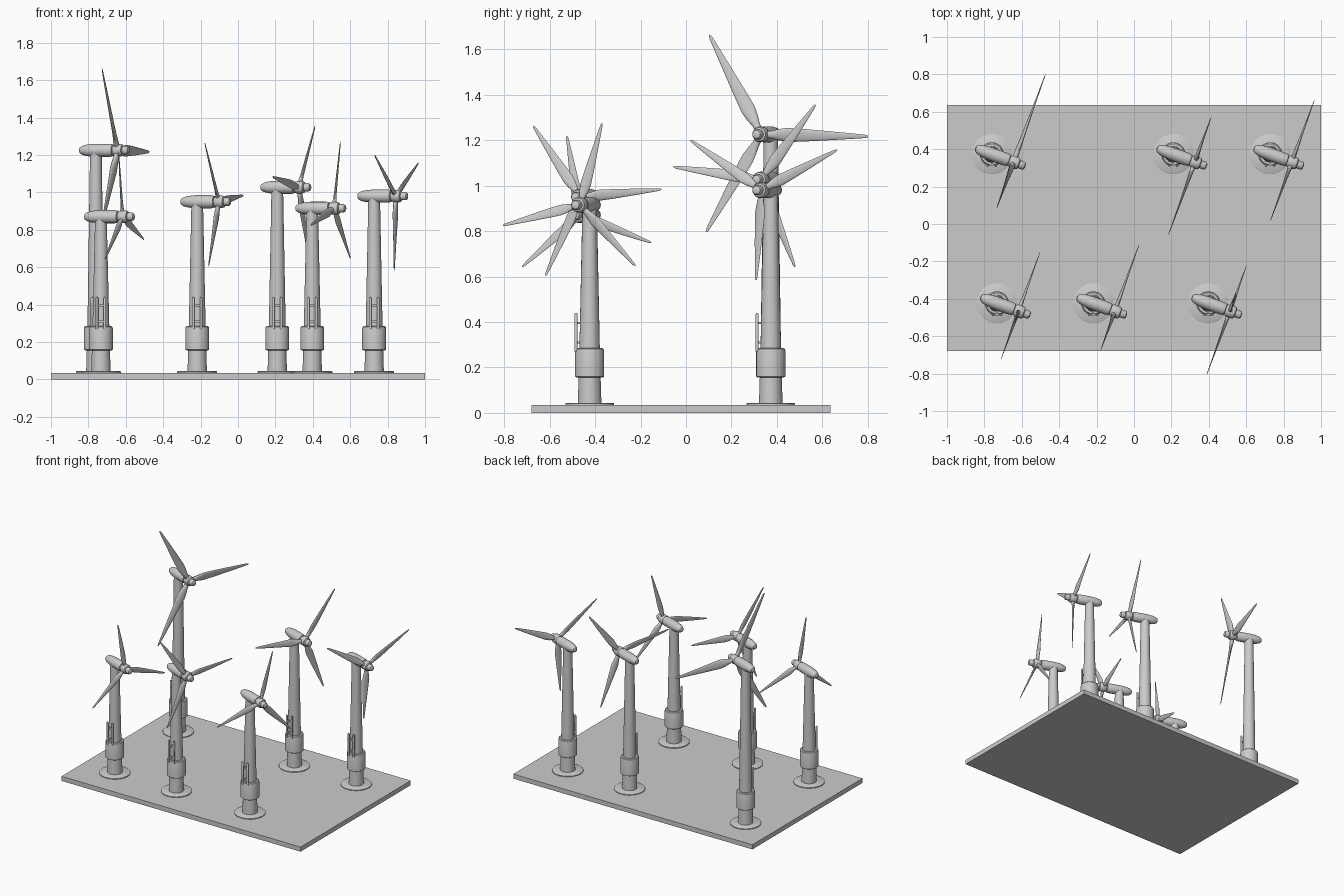
import bpy, bmesh, math
from mathutils import Vector, Matrix

if "Cube" in bpy.data.objects:
    bpy.data.objects.remove(bpy.data.objects["Cube"])

YAW = math.radians(-20)
AXIS = Vector((math.cos(YAW), math.sin(YAW), 0))     # rotor axis
SIDE = Vector((-math.sin(YAW), math.cos(YAW), 0))    # horizontal in rotor plane
UP = Vector((0, 0, 1))


def finish(bm, name, smooth=True):
    bmesh.ops.recalc_face_normals(bm, faces=bm.faces)
    me = bpy.data.meshes.new(name)
    bm.to_mesh(me)
    bm.free()
    ob = bpy.data.objects.new(name, me)
    bpy.context.collection.objects.link(ob)
    if smooth:
        bpy.ops.object.select_all(action='DESELECT')
        ob.select_set(True)
        bpy.context.view_layer.objects.active = ob
        bpy.ops.object.shade_smooth_by_angle(angle=math.radians(35))
    return ob


def skin(bm, rings):
    """Bridge a list of vertex-position rings and cap both ends."""
    loops = [[bm.verts.new(p) for p in ring] for ring in rings]
    n = len(loops[0])
    for a, b in zip(loops, loops[1:]):
        for i in range(n):
            j = (i + 1) % n
            bm.faces.new((a[i], a[j], b[j], b[i]))
    bm.faces.new(loops[0][::-1])
    bm.faces.new(loops[-1])


def lathe(name, origin, axis, profile, seg=32):
    """Solid of revolution; profile is (radius, distance along axis)."""
    q = axis.to_track_quat('Z', 'Y')
    bm = bmesh.new()
    skin(bm, [[origin + q @ Vector((r * math.cos(2 * math.pi * i / seg),
                                    r * math.sin(2 * math.pi * i / seg), h))
               for i in range(seg)] for r, h in profile])
    return finish(bm, name)


def box(name, lo, hi):
    lo, hi = Vector(lo), Vector(hi)
    d = hi - lo
    bm = bmesh.new()
    bmesh.ops.create_cube(bm, size=1, matrix=Matrix.Translation((lo + hi) / 2)
                          @ Matrix.Diagonal((d.x, d.y, d.z, 1)))
    return finish(bm, name, False)


def blade(name, hub, angle, length):
    radial = SIDE * math.cos(angle) + UP * math.sin(angle)
    tang = -SIDE * math.sin(angle) + UP * math.cos(angle)
    # span fraction, chord, thickness (both per length), twist in degrees
    sections = [(.04, .060, .060, 16), (.10, .070, .058, 16), (.17, .105, .045, 15),
                (.25, .128, .034, 13), (.40, .112, .026, 10), (.60, .085, .019, 8),
                (.80, .056, .013, 6), (.97, .030, .008, 5), (1.0, .014, .005, 5)]
    n = 14
    rings = []
    for s, c, t, tw in sections:
        w = math.radians(tw)
        cv = tang * math.cos(w) + AXIS * math.sin(w)
        tv = AXIS * math.cos(w) - tang * math.sin(w)
        rings.append([hub + radial * s * length
                      + cv * (c * length / 2 * math.cos(2 * math.pi * i / n))
                      + tv * (t * length / 2 * math.sin(2 * math.pi * i / n))
                      for i in range(n)])
    bm = bmesh.new()
    skin(bm, rings)
    finish(bm, name)


def turbine(k, x, y, z, length, phase):
    base = Vector((x, y, 0))
    tag = f"_{k}"
    # foundation disc, lower column, collar, tapered tower
    lathe("foundation_disc" + tag, base, UP, [(.107, .03), (.107, .041), (.102, .044)])
    lathe("lower_column" + tag, base, UP, [(.052, .04), (.048, .17)])
    lathe("collar" + tag, base, UP, [(.058, .156), (.064, .16), (.064, .272),
                                     (.062, .28), (.056, .285)])
    lathe("tower" + tag, base, UP, [(.045, .28), (.031, z)])
    # access ladder on the front of the collar
    for s in (-1, 1):
        lathe("ladder_rail" + tag, base + Vector((s * .021, -.06, 0)), UP,
              [(.007, .27), (.007, .434), (.004, .44)], 12)
    for h in (.31, .395):
        box("ladder_rung" + tag, (x - .02, y - .064, h - .005), (x + .02, y - .056, h + .005))
        box("ladder_bracket" + tag, (x - .005, y - .06, h - .005), (x + .005, y - .03, h + .005))
    # nacelle, hub, nose
    top = Vector((x, y, z))
    lathe("nacelle" + tag, top, AXIS, [(.006, -.094), (.016, -.09), (.025, -.075), (.031, -.05),
                                       (.035, -.01), (.035, .08), (.031, .097), (.024, .1)])
    lathe("rotor_hub" + tag, top, AXIS, [(.022, .098), (.03, .104), (.034, .112), (.034, .14),
                                         (.03, .152), (.022, .156)])
    lathe("hub_nose" + tag, top, AXIS, [(.022, .15), (.022, .178), (.018, .186), (.01, .19)])
    # three blades
    for i in range(3):
        blade("blade" + tag, top + AXIS * .123, math.radians(phase + 120 * i), length)


# base plate
box("base_plate", (-1, -.68, 0), (1, .635, .035))

# x, y, hub height, blade length, rotor angle
TURBINES = [(-.76, .373, 1.225, .50, -1), (.21, .373, 1.027, .415, 52.3),
            (.728, .373, .98, .397, 26.5), (-.733, -.424, .87, .354, -20),
            (-.218, -.424, .95, .382, 5), (.397, -.424, .915, .372, 74)]
for k, t in enumerate(TURBINES, 1):
    turbine(k, *t)
